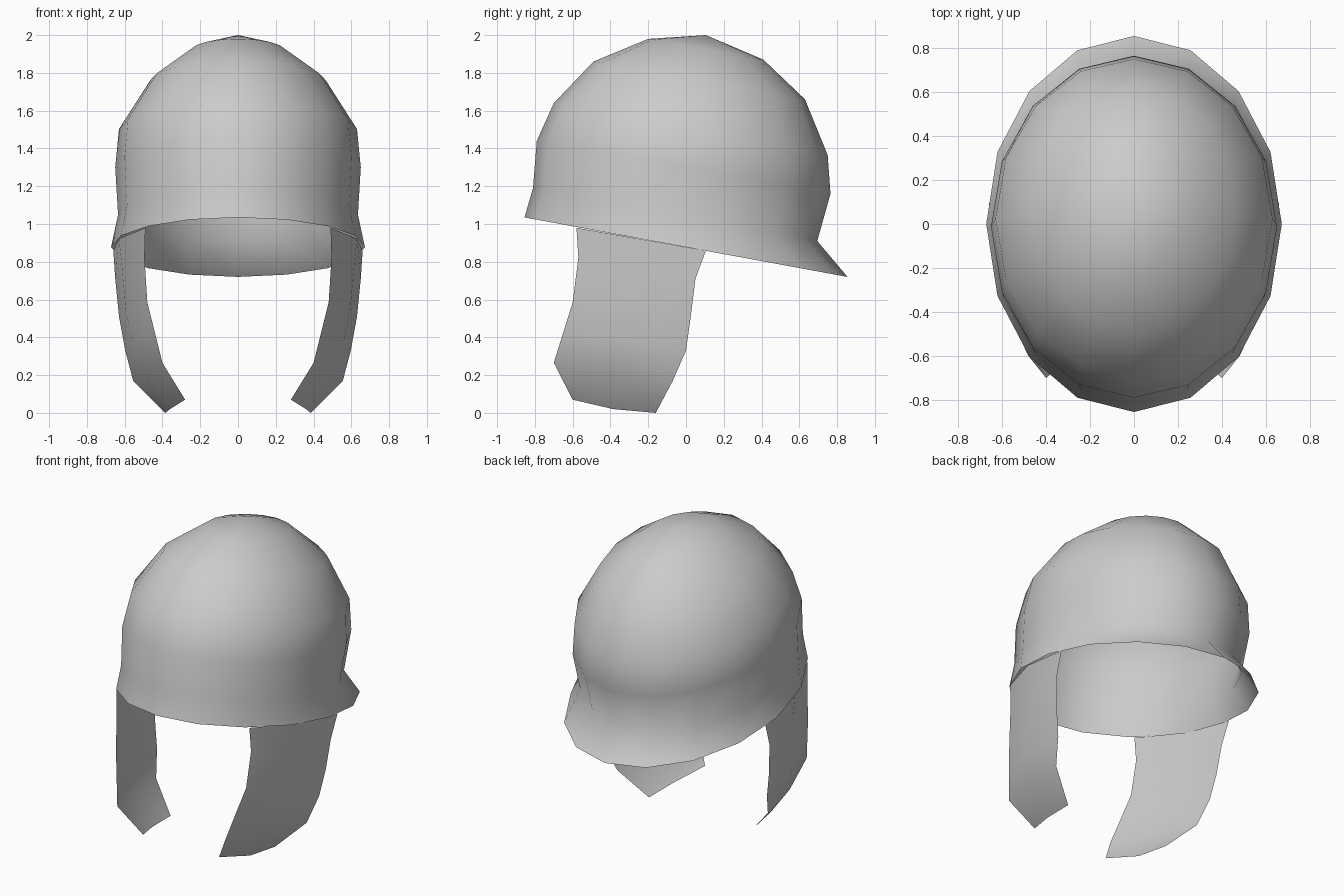
import bpy
import math

if "Cube" in bpy.data.objects:
    bpy.data.objects.remove(bpy.data.objects["Cube"])


def make_object(name, verts, faces):
    mesh = bpy.data.meshes.new(name)
    mesh.from_pydata(verts, [], faces)
    mesh.update()
    mesh.shade_smooth()
    obj = bpy.data.objects.new(name, mesh)
    bpy.context.collection.objects.link(obj)
    return obj


# Helmet shell: tilted elliptical rings from the flared rim up to the crown
# (half width, front y, front z, back y, back z)
RINGS = [
    (0.672, -0.855, 1.035, 0.855, 0.72),
    (0.635, -0.81, 1.19, 0.695, 0.91),
    (0.65, -0.79, 1.44, 0.765, 1.16),
    (0.63, -0.70, 1.64, 0.75, 1.365),
    (0.465, -0.49, 1.86, 0.63, 1.66),
    (0.24, -0.20, 1.98, 0.41, 1.87),
]
SIDES = 16
verts, faces = [], []
for width, fy, fz, by, bz in RINGS:
    for i in range(SIDES):
        a = 2 * math.pi * i / SIDES
        t = (1 - math.cos(a)) / 2          # 0 at the front, 1 at the back
        verts.append((width * math.sin(a), fy + (by - fy) * t, fz + (bz - fz) * t))
for r in range(len(RINGS) - 1):
    for i in range(SIDES):
        j = (i + 1) % SIDES
        a, b = r * SIDES, (r + 1) * SIDES
        faces.append((a + i, a + j, b + j, b + i))
apex = len(verts)
verts.append((0, 0.105, 2.0))
last = (len(RINGS) - 1) * SIDES
faces += [(last + i, last + (i + 1) % SIDES, apex) for i in range(SIDES)]
make_object("helmet_shell", verts, faces)

# Cheek guards: rows from the rim down, each front edge, middle, rear edge
ROWS = [
    [(0.49, -0.58, 0.98), (0.63, -0.25, 0.922), (0.66, 0.105, 0.858)],
    [(0.495, -0.57, 0.82), (0.615, -0.25, 0.78), (0.65, 0.05, 0.71)],
    [(0.48, -0.60, 0.585), (0.595, -0.28, 0.55), (0.63, 0.025, 0.51)],
    [(0.44, -0.65, 0.425), (0.56, -0.315, 0.38), (0.597, 0.0, 0.33)],
    [(0.40, -0.70, 0.265), (0.505, -0.37, 0.21), (0.555, -0.07, 0.17)],
    [(0.28, -0.60, 0.07), (0.36, -0.385, 0.02), (0.385, -0.16, 0.0)],
]
verts = [p for row in ROWS for p in row]
faces = []
for r in range(len(ROWS) - 1):
    for c in range(2):
        k = r * 3 + c
        faces.append((k, k + 3, k + 4, k + 1))
cheeks = make_object("cheek_guards", verts, faces)
cheeks.modifiers.new("mirror", 'MIRROR').use_mirror_merge = False
